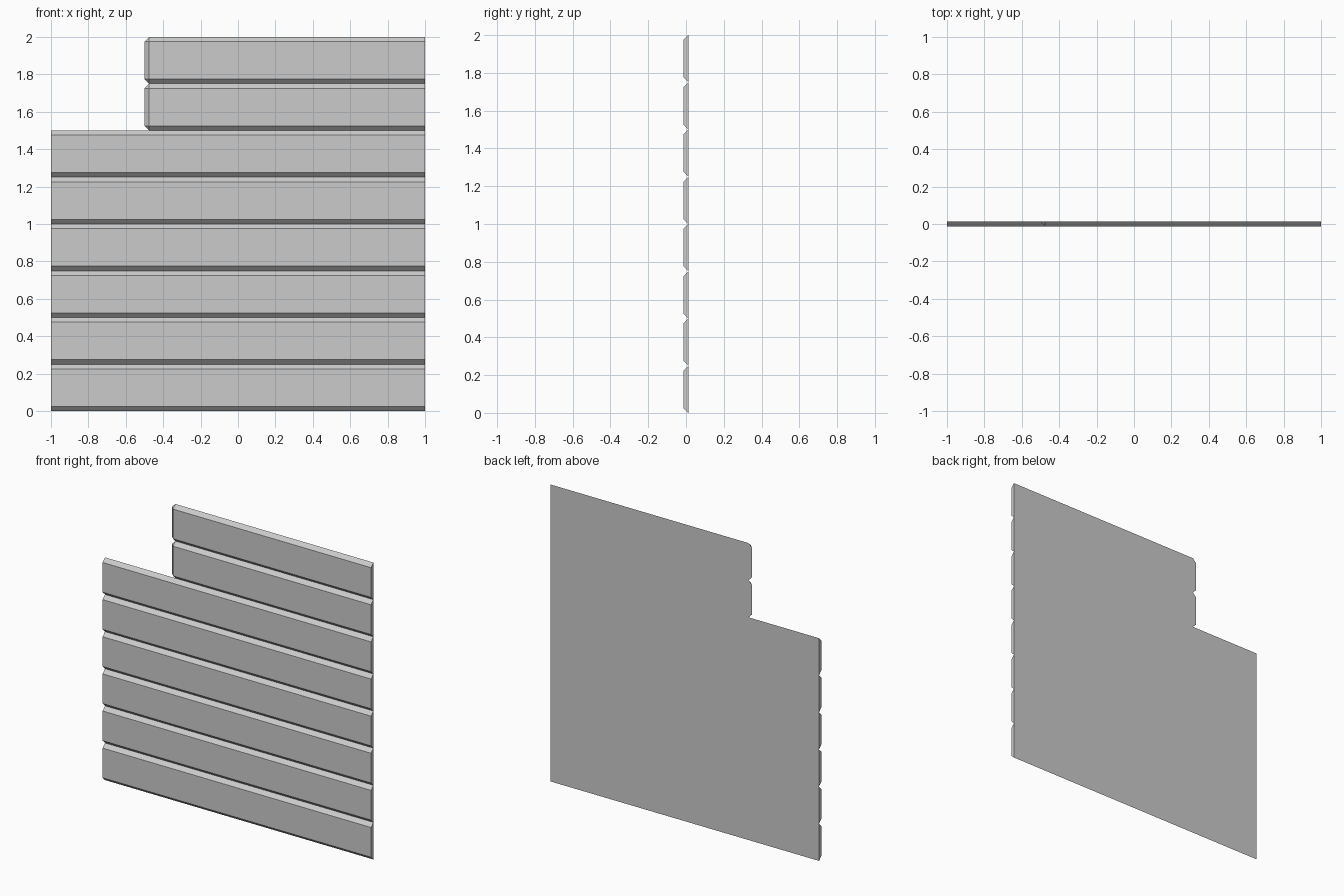
import bpy, bmesh, math

if "Cube" in bpy.data.objects:
    bpy.data.objects.remove(bpy.data.objects["Cube"])

PLANK_H = 0.25      # plank height
BEVEL = 0.025       # front edge chamfer, equal to thickness
HALF_T = BEVEL / 2
RIGHT = 1.0


def plank(name, z, left, chamfered_end):
    """Board with chamfered front edges; optionally a chamfered left end."""
    lo, hi = z, z + PLANK_H
    front_left = left + BEVEL if chamfered_end else left
    # front face rectangle
    pts = [(x, -HALF_T, h) for x in (front_left, RIGHT)
           for h in (lo + BEVEL, hi - BEVEL)]
    # back face outline, with clipped corners on a chamfered end
    pts += [(x, HALF_T, h) for x in (front_left, RIGHT) for h in (lo, hi)]
    if chamfered_end:
        pts += [(left, HALF_T, h) for h in (lo + BEVEL, hi - BEVEL)]

    bm = bmesh.new()
    for p in pts:
        bm.verts.new(p)
    bmesh.ops.convex_hull(bm, input=bm.verts[:])
    bmesh.ops.dissolve_limit(bm, angle_limit=math.radians(1),
                             verts=bm.verts[:], edges=bm.edges[:])
    bmesh.ops.recalc_face_normals(bm, faces=bm.faces[:])
    mesh = bpy.data.meshes.new(name)
    bm.to_mesh(mesh)
    bm.free()
    bpy.context.collection.objects.link(bpy.data.objects.new(name, mesh))


# six full-width planks, then two shorter ones beside the corner cut-out
for i in range(8):
    short = i >= 6
    plank(f"{'short' if short else 'full'}_plank_{i + 1}", i * PLANK_H,
          -0.5 if short else -1.0, short)
